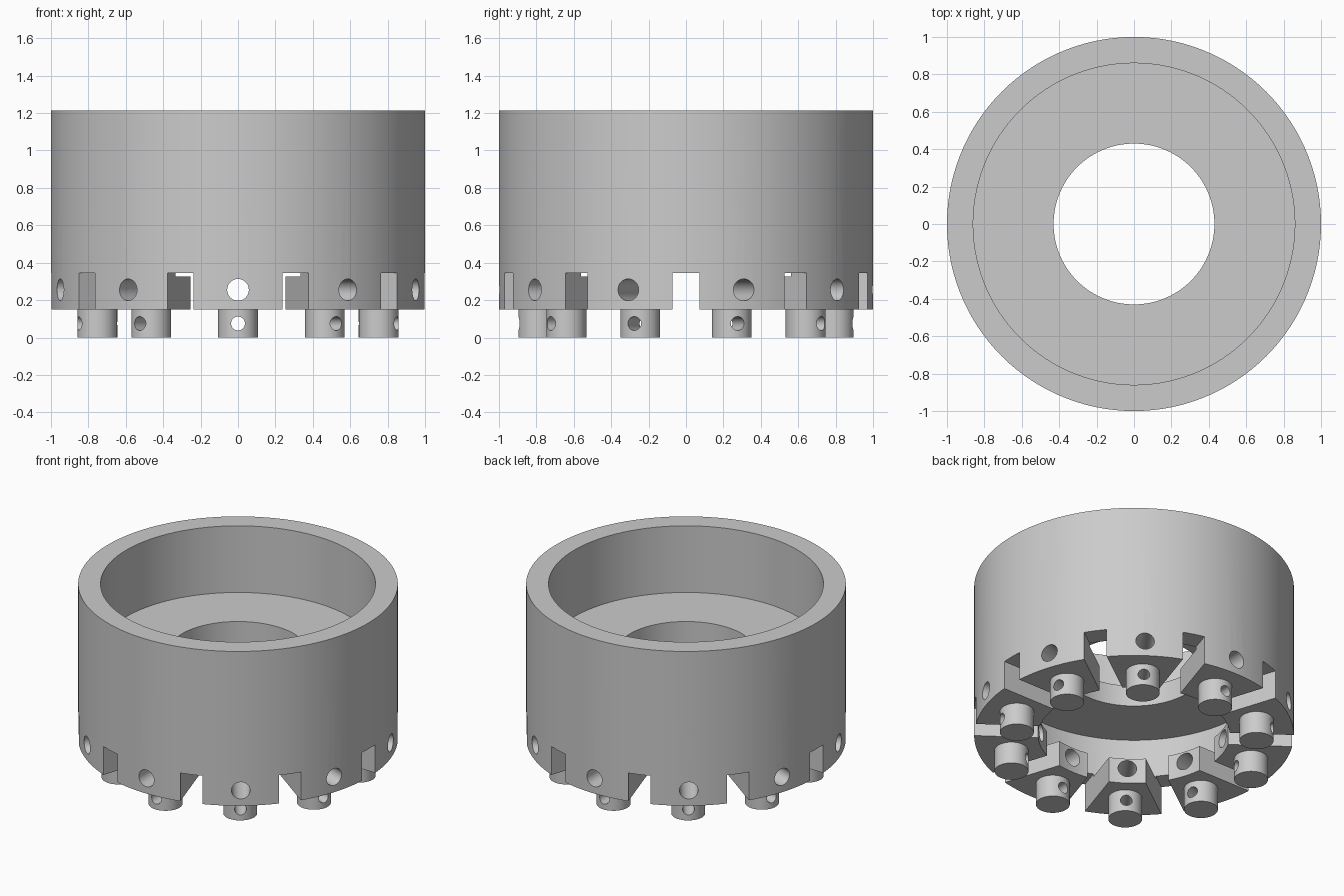
import bpy, bmesh
from math import pi, radians
from mathutils import Matrix, Vector

COUNT = 10            # lugs, slots, pegs around the ring
STEP = 2 * pi / COUNT

if "Cube" in bpy.data.objects:
    bpy.data.objects.remove(bpy.data.objects["Cube"], do_unlink=True)

metal = bpy.data.materials.new("plain grey metal")
metal.use_nodes = True
grey = (0.6, 0.6, 0.6, 1)
metal.diffuse_color = grey
for node in metal.node_tree.nodes:
    if node.type == 'BSDF_PRINCIPLED':
        node.inputs["Base Color"].default_value = grey


def to_object(bm, name):
    bmesh.ops.recalc_face_normals(bm, faces=bm.faces)
    mesh = bpy.data.meshes.new(name)
    bm.to_mesh(mesh)
    bm.free()
    mesh.materials.append(metal)
    obj = bpy.data.objects.new(name, mesh)
    bpy.context.collection.objects.link(obj)
    return obj


def lathe(name, profile, steps):
    bm = bmesh.new()
    verts = [bm.verts.new((r, 0, z)) for r, z in profile]
    edges = [bm.edges.new((v, verts[i - 1])) for i, v in enumerate(verts)]
    bmesh.ops.spin(bm, geom=verts + edges, cent=(0, 0, 0), axis=(0, 0, 1),
                   angle=2 * pi, steps=steps, use_merge=True)
    bmesh.ops.remove_doubles(bm, verts=bm.verts, dist=0.0001)
    return to_object(bm, name)


def add_cylinder(bm, matrix, radius, depth, sides):
    bmesh.ops.create_cone(bm, cap_ends=True, segments=sides, radius1=radius,
                          radius2=radius, depth=depth, matrix=matrix)


def add_radial_holes(bm, z, radius, r_mid, length):
    for i in range(COUNT):
        turn = Matrix.Rotation((i + 0.5) * STEP, 4, 'Z')
        lie = Matrix.Rotation(pi / 2, 4, 'Y')
        add_cylinder(bm, turn @ Matrix.Translation((r_mid, 0, z)) @ lie, radius, length, 32)


def cut(obj, cutter):
    cutter.hide_render = True
    mod = obj.modifiers.new("cut", 'BOOLEAN')
    mod.operation = 'DIFFERENCE'
    mod.solver = 'EXACT'
    mod.object = cutter
    bpy.context.view_layer.objects.active = obj
    bpy.ops.object.modifier_apply(modifier=mod.name)
    bpy.data.objects.remove(cutter, do_unlink=True)


# Cup: upper bore, pierced web, lower cavity and narrower bottom ring
body = lathe("cup_body", [
    (1.0, 0.15), (1.0, 1.215), (0.86, 1.215), (0.86, 0.755), (0.43, 0.755),
    (0.43, 0.61), (0.86, 0.61), (0.86, 0.325), (0.6, 0.325), (0.6, 0.15)], 120)

# Slots and radial holes through the bottom ring
bm = bmesh.new()
low, high = 0.05, 0.345
for i in range(COUNT):
    place = Matrix.Translation((0.8, 0, (low + high) / 2))
    size = Matrix.Diagonal(Vector((0.6, 0.145, high - low, 1)))
    bmesh.ops.create_cube(bm, size=1, matrix=Matrix.Rotation(i * STEP, 4, 'Z') @ place @ size)
add_radial_holes(bm, 0.255, 0.058, 0.8, 0.6)
cut(body, to_object(bm, "ring_cutter"))

# Pegs under each lug, cross drilled
bm = bmesh.new()
for i in range(COUNT):
    turn = Matrix.Rotation((i + 0.5) * STEP, 4, 'Z')
    add_cylinder(bm, turn @ Matrix.Translation((0.79, 0, 0.08)), 0.106, 0.16, 48)
pegs = to_object(bm, "bottom_pegs")
bm = bmesh.new()
add_radial_holes(bm, 0.075, 0.037, 0.79, 0.3)
cut(pegs, to_object(bm, "peg_cutter"))

# Smooth round walls, keep edges sharp
bpy.ops.object.select_all(action='DESELECT')
for obj in (body, pegs):
    obj.select_set(True)
bpy.context.view_layer.objects.active = body
bpy.ops.object.shade_smooth_by_angle(angle=radians(30))
